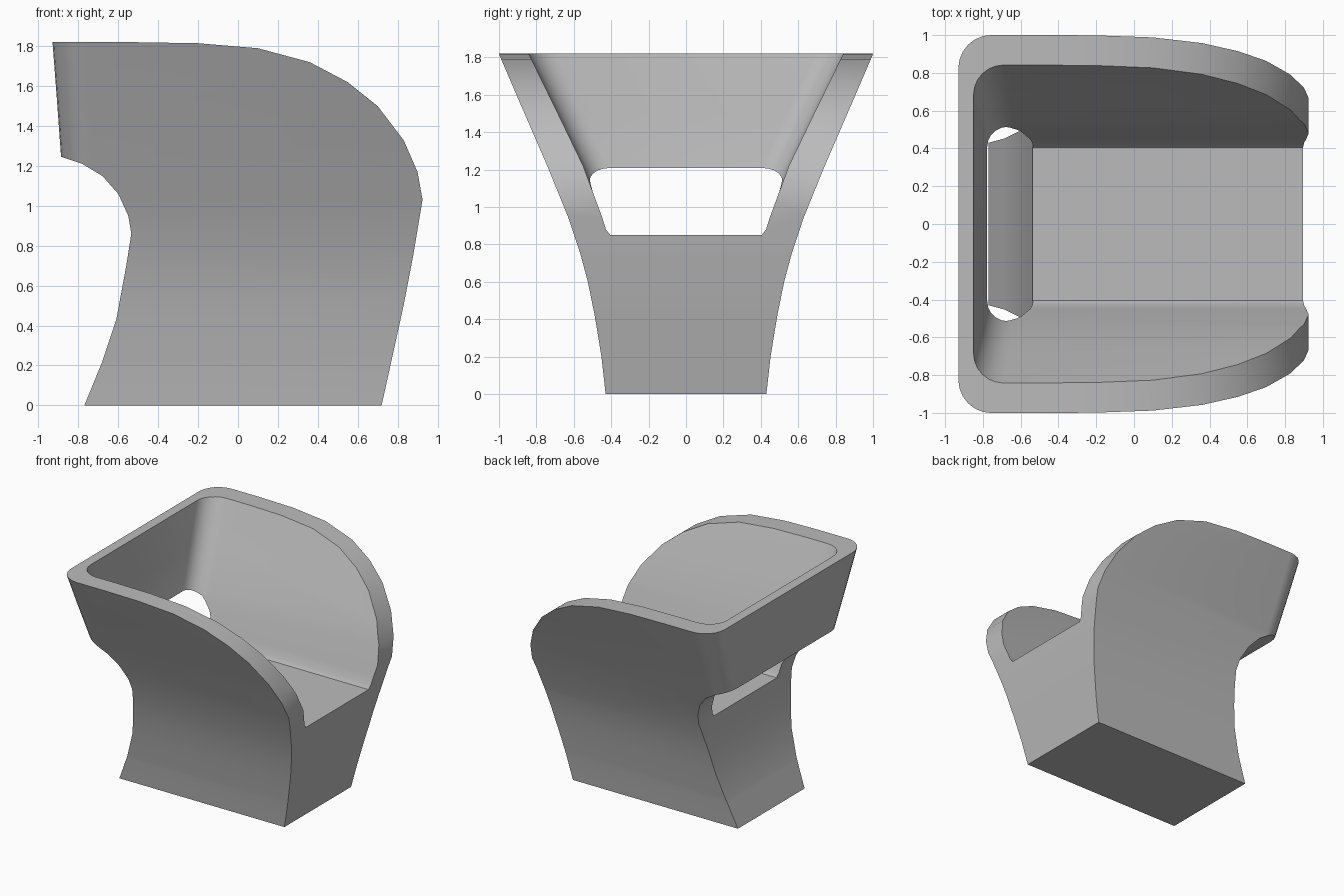
import bpy
import bmesh
import math

if "Cube" in bpy.data.objects:
    bpy.data.objects.remove(bpy.data.objects["Cube"], do_unlink=True)

grey = bpy.data.materials.new("warm_grey")
grey.use_nodes = True
colour = (0.5, 0.5, 0.5, 1)
grey.diffuse_color = colour
grey.node_tree.nodes["Principled BSDF"].inputs["Base Color"].default_value = colour


def skin(name, rings):
    """Closed solid through a stack of matching rings."""
    bm = bmesh.new()
    loops = [[bm.verts.new(p) for p in ring] for ring in rings]
    for a, b in zip(loops, loops[1:]):
        for i in range(len(a)):
            j = (i + 1) % len(a)
            bm.faces.new((a[i], a[j], b[j], b[i]))
    bm.faces.new(loops[0])
    bm.faces.new(loops[-1])
    bmesh.ops.recalc_face_normals(bm, faces=bm.faces)
    mesh = bpy.data.meshes.new(name)
    bm.to_mesh(mesh)
    bm.free()
    mesh.materials.append(grey)
    obj = bpy.data.objects.new(name, mesh)
    bpy.context.collection.objects.link(obj)
    return obj


def plan_ring(z, half, back, radius, front=1.2, steps=6):
    """Plan outline, square at the front with rounded back corners."""
    ring = [(front, half, z)]
    for i in range(steps + 1):
        a = math.pi / 2 * (1 + i / steps)
        ring.append((back + radius + radius * math.cos(a),
                     half - radius + radius * math.sin(a), z))
    return ring + [(x, -y, z) for x, y, z in reversed(ring)]


def combine(target, cutter, operation):
    mod = target.modifiers.new(operation.lower(), 'BOOLEAN')
    mod.object = cutter
    mod.operation = operation
    mod.solver = 'EXACT'
    bpy.ops.object.select_all(action='DESELECT')
    bpy.context.view_layer.objects.active = target
    target.select_set(True)
    bpy.ops.object.modifier_apply(modifier=mod.name)
    bpy.data.objects.remove(cutter, do_unlink=True)


# Flared outer body: height, half width, back position, corner radius
outer = [(-0.1, 0.42, -0.95, 0.12), (0, 0.43, -0.95, 0.12), (0.2, 0.452, -0.95, 0.12),
         (0.43, 0.49, -0.95, 0.13), (0.6, 0.525, -0.94, 0.13), (0.75, 0.565, -0.92, 0.13),
         (0.95, 0.632, -0.9, 0.14), (1.22, 0.742, -0.885, 0.15),
         (1.55, 0.885, -0.909, 0.16), (1.9, 1.035, -0.936, 0.18)]
chair = skin("armchair_shell", [plan_ring(*level) for level in outer])

# Side silhouette with swept arms and a waisted back
side = [(-0.77, 0), (0.72, 0), (0.775, 0.25), (0.83, 0.5), (0.88, 0.76), (0.925, 1.03),
        (0.9, 1.17), (0.83, 1.33), (0.7, 1.5), (0.55, 1.62), (0.36, 1.72), (0.1, 1.79),
        (-0.2, 1.815), (-0.5, 1.82), (-1.1, 1.82), (-1.1, 1.25), (-0.885, 1.245), (-0.78, 1.21),
        (-0.68, 1.15), (-0.6, 1.06), (-0.55, 0.95), (-0.535, 0.86), (-0.56, 0.7),
        (-0.61, 0.43), (-0.68, 0.22)]
silhouette = skin("silhouette", [[(x, y, z) for x, z in side] for y in (-1.3, 1.3)])
combine(chair, silhouette, 'INTERSECT')

# Seat well, open at the front and through the back slot
well = [(0.85, 0.405, -0.7, 0.1), (0.88, 0.428, -0.71, 0.11), (0.95, 0.45, -0.72, 0.12),
        (1.22, 0.55, -0.78, 0.14), (1.5, 0.685, -0.812, 0.15), (1.95, 0.905, -0.865, 0.16)]
combine(chair, skin("seat_well", [plan_ring(*level) for level in well]), 'DIFFERENCE')

bpy.ops.object.shade_smooth_by_angle(angle=math.radians(30))
